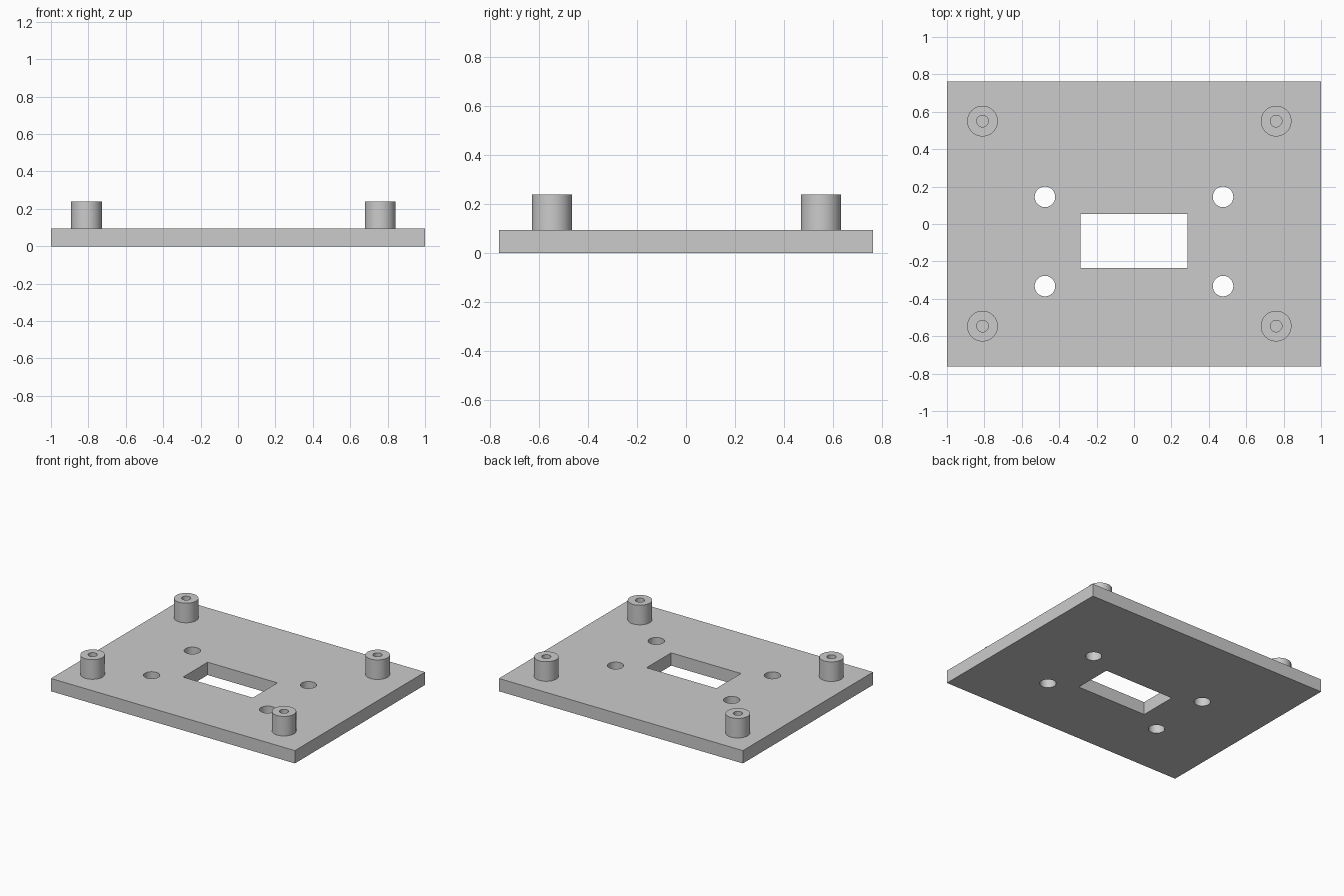
import bpy
import bmesh
from math import radians, tau
from mathutils import Matrix, Vector

cube = bpy.data.objects.get("Cube")
if cube:
    bpy.data.objects.remove(cube, do_unlink=True)

HALF_X, HALF_Y = 1.0, 0.762
PLATE_TOP, POST_TOP = 0.095, 0.24

grey = bpy.data.materials.new("matte_grey")
grey.use_nodes = True
grey.diffuse_color = (0.6, 0.6, 0.6, 1)
grey.node_tree.nodes["Principled BSDF"].inputs["Base Color"].default_value = (0.6, 0.6, 0.6, 1)


def make_object(name, bm):
    bmesh.ops.recalc_face_normals(bm, faces=bm.faces)
    mesh = bpy.data.meshes.new(name)
    bm.to_mesh(mesh)
    bm.free()
    mesh.materials.append(grey)
    obj = bpy.data.objects.new(name, mesh)
    bpy.context.collection.objects.link(obj)
    return obj


def add_box(bm, x0, x1, y0, y1, z0, z1):
    centre = Matrix.Translation(((x0 + x1) / 2, (y0 + y1) / 2, (z0 + z1) / 2))
    size = Matrix.Diagonal((x1 - x0, y1 - y0, z1 - z0, 1))
    bmesh.ops.create_cube(bm, size=1, matrix=centre @ size)


def smooth(obj):
    bpy.ops.object.select_all(action="DESELECT")
    obj.select_set(True)
    bpy.context.view_layer.objects.active = obj
    bpy.ops.object.shade_smooth_by_angle(angle=radians(30))


# Base plate
bm = bmesh.new()
add_box(bm, -HALF_X, HALF_X, -HALF_Y, HALF_Y, 0, PLATE_TOP)
plate = make_object("base_plate", bm)

# Cutter for the window and the four screw holes
bm = bmesh.new()
add_box(bm, -0.286, 0.286, -0.235, 0.053, -0.1, 0.2)
for x in (-0.476, 0.476):
    for y in (-0.332, 0.145):
        bmesh.ops.create_cone(bm, cap_ends=True, segments=48, radius1=0.055, radius2=0.055,
                              depth=0.4, matrix=Matrix.Translation((x, y, 0)))
cutter = make_object("opening_cutter", bm)
cutter.hide_render = True

cut = plate.modifiers.new("openings", "BOOLEAN")
cut.operation = "DIFFERENCE"
cut.solver = "EXACT"
cut.object = cutter
bpy.context.view_layer.objects.active = plate
bpy.ops.object.modifier_apply(modifier=cut.name)
bpy.data.objects.remove(cutter, do_unlink=True)
smooth(plate)


# Hollow standoff: a wall profile spun around the post axis
def make_standoff(name, x, y, outer=0.082, inner=0.031):
    bm = bmesh.new()
    profile = [(outer, PLATE_TOP), (outer, POST_TOP), (inner, POST_TOP), (inner, PLATE_TOP)]
    verts = [bm.verts.new((r, 0, z)) for r, z in profile]
    edges = [bm.edges.new(pair) for pair in zip(verts, verts[1:])]
    bmesh.ops.spin(bm, geom=verts + edges, cent=(0, 0, 0), axis=(0, 0, 1),
                   angle=tau, steps=48, use_merge=True)
    bmesh.ops.remove_doubles(bm, verts=bm.verts, dist=0.0001)
    # Make the wall faces point away from the solid ring
    bmesh.ops.recalc_face_normals(bm, faces=bm.faces)
    top = max(bm.faces, key=lambda f: f.calc_center_median().z)
    flip = top.normal.z < 0
    bmesh.ops.translate(bm, verts=bm.verts, vec=Vector((x, y, 0)))
    obj = make_object(name, bm)
    top = max(obj.data.polygons, key=lambda p: p.center.z)
    if top.normal.z < 0:
        obj.data.flip_normals()
    smooth(obj)


for side, x in (("right", -0.81), ("left", 0.76)):
    for end, y in (("front", -0.546), ("back", 0.55)):
        make_standoff(f"standoff_{end}_{side}", x, y)
